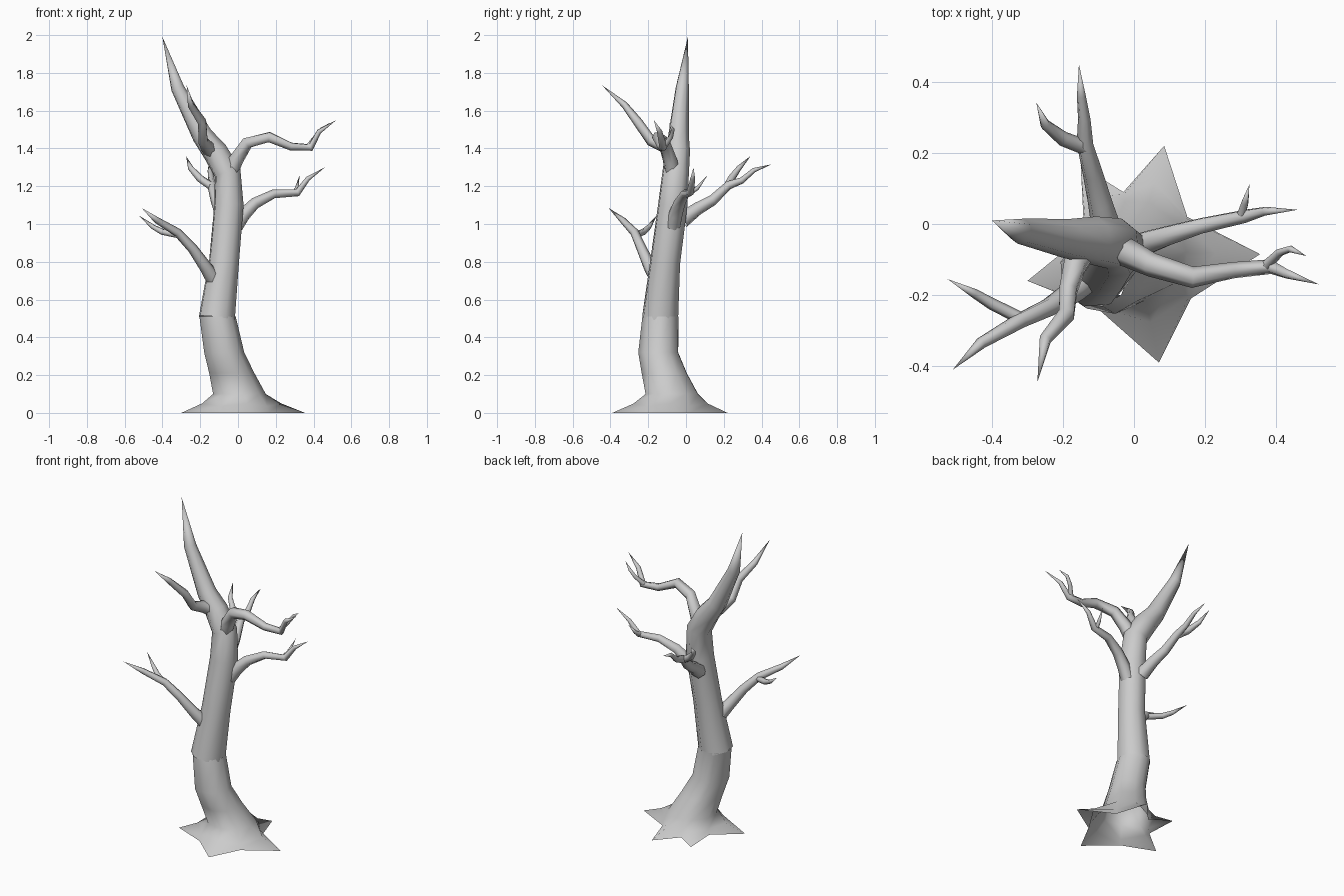
import bpy, bmesh, math
from mathutils import Vector

bark = bpy.data.materials.new("grey_bark")
bark.diffuse_color = (0.6, 0.6, 0.6, 1)


def finish(name, bm):
    bmesh.ops.recalc_face_normals(bm, faces=bm.faces)
    mesh = bpy.data.meshes.new(name)
    bm.to_mesh(mesh)
    bm.free()
    mesh.materials.append(bark)
    mesh.polygons.foreach_set("use_smooth", [True] * len(mesh.polygons))
    obj = bpy.data.objects.new(name, mesh)
    bpy.context.collection.objects.link(obj)
    return obj


def bridge(bm, a, b):
    n = len(a)
    for i in range(n):
        bm.faces.new((a[i], a[(i + 1) % n], b[(i + 1) % n], b[i]))


def limb(name, path, sides=6):
    """Tapered tube along (x, y, z, radius) stations, pinched to a point at the end."""
    bm = bmesh.new()
    pts = [Vector(p[:3]) for p in path]
    side, prev = Vector((0.31, 0.95, 0.05)), None
    for i in range(len(pts) - 1):
        into = (pts[i] - pts[i - 1]).normalized() if i else Vector()
        t = ((pts[i + 1] - pts[i]).normalized() + into).normalized()
        side = (side - t * side.dot(t)).normalized()
        up = t.cross(side)
        ring = []
        for k in range(sides):
            a = 2 * math.pi * k / sides
            ring.append(bm.verts.new(pts[i] + path[i][3] * (side * math.cos(a) + up * math.sin(a))))
        if prev:
            bridge(bm, prev, ring)
        prev = ring
    tip = bm.verts.new(pts[-1])
    for k in range(sides):
        bm.faces.new((prev[k], prev[(k + 1) % sides], tip))
    return finish(name, bm)


# Lower trunk flaring into a star of five roots: root tips and notches alternate
outline = [(0.07, -0.39), (0.16, -0.21), (0.355, -0.085), (0.15, 0.02), (0.085, 0.22),
           (-0.03, 0.09), (-0.15, 0.165), (-0.14, -0.03), (-0.3, -0.16), (-0.1, -0.24)]
center = Vector((0.005, -0.075, 0))
angles = [math.atan2(y - center.y, x - center.x) for x, y in outline]
bm = bmesh.new()
ground = [bm.verts.new((x, y, 0)) for x, y in outline]
ridge = []
for i, (x, y) in enumerate(outline):
    p = Vector((x, y, 0))
    f = 0.64 if i % 2 == 0 else 0.96
    p = center + (p - center) * f
    p.z = 0.05 if i % 2 == 0 else 0.035
    ridge.append(bm.verts.new(p))
bridge(bm, ground, ridge)
prev = ridge
for cx, cy, cz, r in [(0.005, -0.075, 0.1, 0.142), (-0.035, -0.115, 0.21, 0.122),
                      (-0.075, -0.147, 0.32, 0.108), (-0.11, -0.135, 0.51, 0.098)]:
    ring = [bm.verts.new((cx + r * math.cos(a), cy + r * math.sin(a), cz)) for a in angles]
    bridge(bm, prev, ring)
    prev = ring
finish("lower_trunk_and_roots", bm)

# Upper trunk bending into the tall pointed leader
limb("upper_trunk", [(-0.112, -0.137, 0.5, 0.1), (-0.074, -0.11, 0.8, 0.083),
                     (-0.048, -0.07, 1.1, 0.081), (-0.055, -0.055, 1.27, 0.073),
                     (-0.12, -0.045, 1.38, 0.068), (-0.19, -0.04, 1.47, 0.056),
                     (-0.32, -0.02, 1.72, 0.036), (-0.4, 0.01, 1.99, 0)], 8)

# Upper right branch with its side twig
limb("upper_right_branch", [(-0.045, -0.07, 1.26, 0.042), (-0.01, -0.085, 1.34, 0.04),
                            (0.05, -0.115, 1.43, 0.034), (0.165, -0.15, 1.46, 0.03),
                            (0.28, -0.13, 1.41, 0.023), (0.385, -0.12, 1.405, 0.021),
                            (0.43, -0.14, 1.49, 0.014), (0.52, -0.17, 1.55, 0)])
limb("upper_right_twig", [(0.37, -0.12, 1.405, 0.016), (0.41, -0.08, 1.46, 0.012),
                          (0.44, -0.07, 1.5, 0.01), (0.485, -0.09, 1.535, 0)])

# Middle right branch with its side twig
limb("middle_right_branch", [(-0.01, -0.07, 0.99, 0.04), (0.03, -0.055, 1.05, 0.037),
                             (0.09, -0.035, 1.11, 0.031), (0.19, -0.005, 1.16, 0.024),
                             (0.315, 0.022, 1.165, 0.02), (0.37, 0.036, 1.24, 0.013),
                             (0.46, 0.04, 1.3, 0)])
limb("middle_right_twig", [(0.3, 0.02, 1.165, 0.014), (0.312, 0.06, 1.19, 0.011),
                           (0.325, 0.112, 1.255, 0)])

# Lower left branch with its side twig
limb("lower_left_branch", [(-0.13, -0.15, 0.71, 0.042), (-0.17, -0.19, 0.77, 0.034),
                           (-0.24, -0.235, 0.87, 0.027), (-0.32, -0.272, 0.955, 0.023),
                           (-0.43, -0.335, 1.02, 0.017), (-0.51, -0.41, 1.085, 0)])
limb("lower_left_twig", [(-0.31, -0.27, 0.94, 0.018), (-0.4, -0.225, 0.958, 0.017),
                         (-0.45, -0.195, 0.985, 0.013), (-0.525, -0.155, 1.045, 0)])

# Upper left branch reaching forward
limb("upper_left_branch", [(-0.14, -0.06, 1.38, 0.042), (-0.165, -0.11, 1.41, 0.035),
                           (-0.185, -0.185, 1.44, 0.028), (-0.19, -0.255, 1.54, 0.025),
                           (-0.25, -0.325, 1.63, 0.018), (-0.272, -0.445, 1.735, 0)])

# Back branch that forks in two
limb("back_branch", [(-0.075, -0.02, 1.02, 0.045), (-0.095, 0.06, 1.08, 0.036),
                     (-0.115, 0.14, 1.125, 0.03), (-0.138, 0.225, 1.205, 0.024),
                     (-0.14, 0.295, 1.23, 0.018), (-0.148, 0.36, 1.285, 0.013),
                     (-0.155, 0.45, 1.315, 0)])
limb("back_twig", [(-0.135, 0.215, 1.195, 0.022), (-0.2, 0.24, 1.24, 0.021),
                   (-0.25, 0.28, 1.295, 0.015), (-0.275, 0.342, 1.36, 0)])
